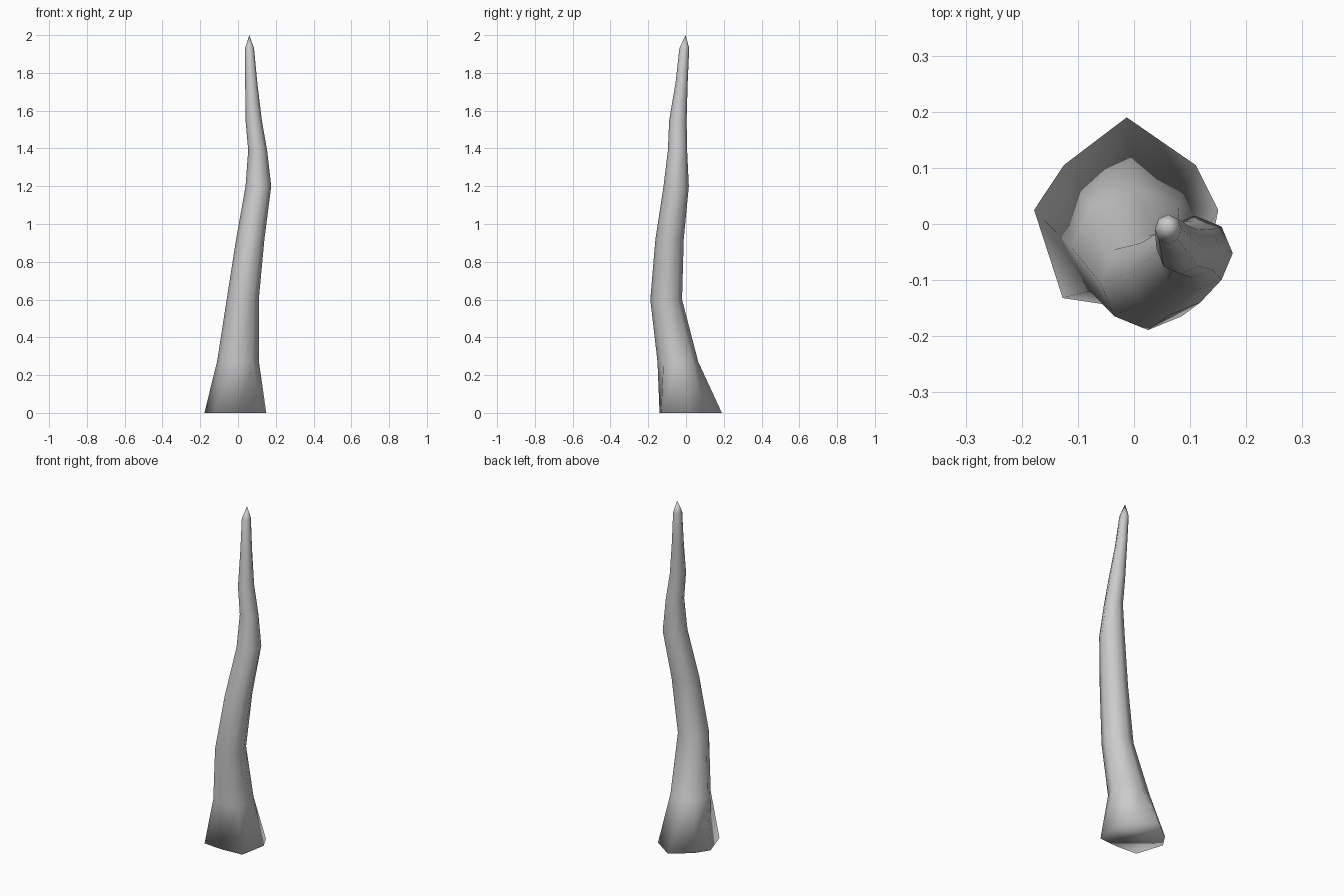
import bpy, bmesh, math

if "Cube" in bpy.data.objects:
    bpy.data.objects.remove(bpy.data.objects["Cube"])

# Irregular flared foot outline, clockwise from the back
foot = [(-0.013, 0.19), (0.11, 0.105), (0.15, 0.025), (0.12, -0.132),
        (0.0, -0.14), (-0.127, -0.132), (-0.178, 0.025), (-0.125, 0.105)]

# Bent spine: z, centre x, centre y, radius x, radius y
spine = [(0.27, 0.0, -0.043, 0.111, 0.108),
         (0.60, 0.025, -0.105, 0.085, 0.084),
         (0.92, 0.065, -0.087, 0.075, 0.075),
         (1.20, 0.108, -0.052, 0.068, 0.067),
         (1.39, 0.104, -0.045, 0.050, 0.051),
         (1.55, 0.083, -0.043, 0.043, 0.046),
         (1.75, 0.070, -0.023, 0.032, 0.032),
         (1.93, 0.061, -0.009, 0.024, 0.026)]
tip = (0.06, -0.002, 2.0)
SIDES = len(foot)

bm = bmesh.new()


def ring(z, cx, cy, rx, ry):
    """Eight-sided cross-section, clockwise from the back."""
    verts = []
    for i in range(SIDES):
        a = math.pi / 2 - 2 * math.pi * i / SIDES
        verts.append(bm.verts.new((cx + rx * math.cos(a), cy + ry * math.sin(a), z)))
    return verts


# Skin the rings, close the foot and the pointed end
rings = [[bm.verts.new((x, y, 0)) for x, y in foot]]
rings += [ring(*s) for s in spine]
for lo, hi in zip(rings, rings[1:]):
    for i in range(SIDES):
        j = (i + 1) % SIDES
        bm.faces.new((lo[j], lo[i], hi[i], hi[j]))
bm.faces.new(rings[0])
top = bm.verts.new(tip)
for i in range(SIDES):
    bm.faces.new((rings[-1][(i + 1) % SIDES], rings[-1][i], top))
bmesh.ops.recalc_face_normals(bm, faces=bm.faces[:])
for f in bm.faces:
    f.smooth = True

mesh = bpy.data.meshes.new("curved_spike")
bm.to_mesh(mesh)
bm.free()
spike = bpy.data.objects.new("curved_spike", mesh)
bpy.context.collection.objects.link(spike)
